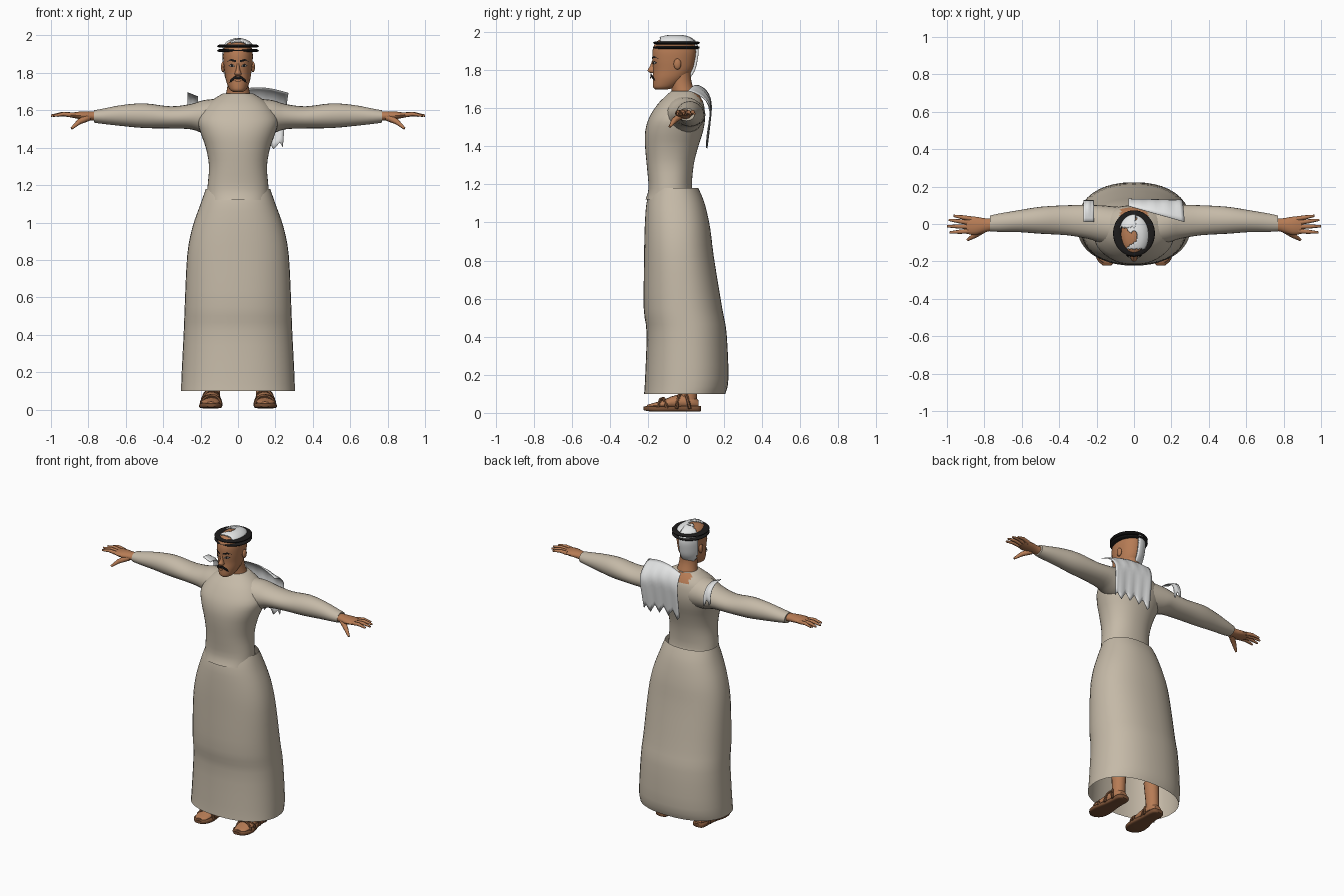
import bpy, bmesh, math
from mathutils import Vector
from mathutils.bvhtree import BVHTree

cube = bpy.data.objects.get("Cube")
if cube:
    bpy.data.objects.remove(cube)


def material(name, r, g, b):
    m = bpy.data.materials.new(name)
    m.use_nodes = True
    m.diffuse_color = (r, g, b, 1)
    bsdf = m.node_tree.nodes["Principled BSDF"]
    bsdf.inputs["Base Color"].default_value = (r, g, b, 1)
    bsdf.inputs["Roughness"].default_value = 0.9
    return m


ROBE = material("beige cloth", 0.56, 0.49, 0.39)
SKIN = material("warm skin", 0.47, 0.20, 0.09)
WHITE = material("white cloth", 0.80, 0.81, 0.81)
BLACK = material("black hair and cord", 0.012, 0.011, 0.011)
LEATHER = material("brown leather", 0.19, 0.08, 0.035)
EYE = material("eye white", 0.62, 0.58, 0.52)


def finish(name, bm, mats, solid=0, angle=50):
    bmesh.ops.recalc_face_normals(bm, faces=bm.faces[:])
    me = bpy.data.meshes.new(name)
    bm.to_mesh(me)
    bm.free()
    ob = bpy.data.objects.new(name, me)
    bpy.context.collection.objects.link(ob)
    for m in mats:
        me.materials.append(m)
    if solid:
        mod = ob.modifiers.new("thickness", "SOLIDIFY")
        mod.thickness, mod.offset = solid, 1
    bpy.ops.object.select_all(action="DESELECT")
    bpy.context.view_layer.objects.active = ob
    ob.select_set(True)
    bpy.ops.object.shade_smooth_by_angle(angle=math.radians(angle))
    return ob


def smooth_rings(rings, steps):
    """Catmull-Rom interpolation between the given ring tuples."""
    out, last = [], len(rings) - 1
    for i in range(last):
        p = [rings[max(0, min(last, i + k))] for k in (-1, 0, 1, 2)]
        for s in range(steps):
            t = s / steps
            out.append([b + t * (c - a) / 2 + t * t * (a - 2.5 * b + 2 * c - d / 2)
                        + t ** 3 * (1.5 * (b - c) + (d - a) / 2) for a, b, c, d in zip(*p)])
    return out + [list(rings[-1])]


def add_loft(bm, rings, axis="z", n=24, steps=3, caps=True, power=2.0, sx=1):
    """Rings are (position on axis, two centres, two radii)."""
    order = {"z": (1, 2, 0), "x": (0, 1, 2), "y": (1, 0, 2)}[axis]
    loops = []
    for t, cu, cv, ru, rv in smooth_rings(rings, steps):
        loop = []
        for k in range(n):
            a = math.tau * k / n
            c, s = math.cos(a), math.sin(a)
            u = cu + ru * math.copysign(abs(c) ** (2 / power), c)
            v = cv + rv * math.copysign(abs(s) ** (2 / power), s)
            p = [(t, u, v)[j] for j in order]
            loop.append(bm.verts.new((p[0] * sx, p[1], p[2])))
        loops.append(loop)
    for a, b in zip(loops, loops[1:]):
        for k in range(n):
            bm.faces.new((a[k], a[(k + 1) % n], b[(k + 1) % n], b[k]))
    if caps:
        bm.faces.new(loops[0])
        bm.faces.new(loops[-1])


def loft(name, rings, mats, **kw):
    bm = bmesh.new()
    add_loft(bm, rings, **kw)
    return finish(name, bm, mats)


def add_tube(bm, points, radii, n=8):
    """Round tapered tube through points, closed at both ends."""
    loops = []
    for i, p in enumerate(points):
        d = Vector(points[min(i + 1, len(points) - 1)]) - Vector(points[max(i - 1, 0)])
        q = d.to_track_quat("Z", "Y")
        ring = [Vector((math.cos(math.tau * k / n), math.sin(math.tau * k / n), 0)) for k in range(n)]
        loops.append([bm.verts.new(Vector(p) + q @ (v * radii[i])) for v in ring])
    for a, b in zip(loops, loops[1:]):
        for k in range(n):
            bm.faces.new((a[k], a[(k + 1) % n], b[(k + 1) % n], b[k]))
    bm.faces.new(loops[0])
    bm.faces.new(loops[-1])


def shell(name, source, rule, mat, thick):
    """Thick layer over those faces of the source that satisfy the rule."""
    bm = bmesh.new()
    bm.from_mesh(source.data)
    drop = [f for f in bm.faces if not rule(*f.calc_center_median())]
    bmesh.ops.delete(bm, geom=drop, context="FACES")
    for f in bm.faces:
        f.material_index = 0
    return finish(name, bm, [mat], solid=thick)


# Robe: open skirt, torso and sleeves
loft("robe_skirt", [(1.18, 0, -.06, .172, .125), (1.1, 0, -.055, .2, .153), (.97, 0, -.045, .245, .172),
                    (.82, 0, -.037, .272, .183), (.55, 0, -.016, .285, .206), (.42, 0, .003, .29, .21),
                    (.18, 0, .004, .302, .219), (.1, 0, -.007, .304, .213)],
     [ROBE], n=40, caps=False, power=2.25)
torso = loft("robe_torso", [(1.12, 0, -.083, .166, .13), (1.18, 0, -.083, .164, .114), (1.3, 0, -.083, .155, .123),
                            (1.4, 0, -.075, .172, .14), (1.48, 0, -.062, .2, .152), (1.55, 0, -.047, .215, .147),
                            (1.62, 0, -.028, .175, .122), (1.66, 0, -.018, .13, .093), (1.69, 0, -.012, .08, .066)],
             [ROBE, SKIN], n=40, power=2.2)
for f in torso.data.polygons:
    if f.center.z > 1.64 and f.center.y > .035 and abs(f.center.x) < .07:
        f.material_index = 1
for side, s in (("left", 1), ("right", -1)):
    loft(side + "_sleeve", [(.06, -.02, 1.56, .11, .105), (.18, 0, 1.565, .1, .09), (.25, .012, 1.566, .09, .068),
                            (.36, .02, 1.562, .08, .059), (.5, .02, 1.571, .072, .066), (.62, .015, 1.572, .058, .056),
                            (.72, .007, 1.568, .049, .041), (.77, .003, 1.567, .042, .033)],
         [ROBE], axis="x", sx=s)

    # Hand: palm, four fingers and a thumb
    bm = bmesh.new()
    add_loft(bm, [(.74, 0, 1.567, .034, .028), (.79, -.006, 1.57, .036, .024), (.85, -.01, 1.573, .049, .02),
                  (.895, -.008, 1.574, .044, .012)], axis="x", n=14, sx=s)
    for x0, y0, x1, y1 in ((.87, .028, .965, .044), (.885, .008, .99, .022),
                           (.885, -.014, 1, -.012), (.88, -.038, .985, -.045)):
        add_tube(bm, [(s * x0, y0, 1.574), (s * (x0 + x1) / 2, (y0 + y1) / 2, 1.58), (s * x1, y1, 1.571)],
                 (.013, .011, .006))
    add_tube(bm, [(s * .8, -.025, 1.562), (s * .85, -.06, 1.538), (s * .89, -.085, 1.503)], (.02, .015, .007))
    finish(side + "_hand", bm, [SKIN])

    # Foot with ankle, sandal sole and straps
    bm = bmesh.new()
    add_loft(bm, [(.04, .137, .015, .04, .04), (.1, .135, .015, .04, .043), (.25, .13, .01, .045, .05)],
             n=16, sx=s)
    add_loft(bm, [(.065, .137, .045, .024, .022), (.03, .138, .055, .04, .035), (-.05, .142, .058, .044, .036),
                  (-.13, .147, .044, .05, .02), (-.185, .147, .036, .042, .012), (-.205, .145, .034, .022, .008)],
             axis="y", n=16, sx=s)
    finish(side + "_foot", bm, [SKIN])
    loft(side + "_sandal_sole", [(.08, .138, .022, .02, .012), (.06, .138, .022, .042, .016), (-.03, .14, .022, .046, .014),
                                 (-.13, .146, .02, .062, .014), (-.19, .146, .022, .052, .014),
                                 (-.222, .144, .024, .022, .01)],
         [LEATHER], axis="y", power=4, sx=s)
    bm = bmesh.new()
    for y0, y1, w, h in ((-.15, -.11, .054, .05), (-.1, -.14, .054, .054), (-.05, -.01, .05, .08), (.02, -.04, .046, .088)):
        arc = [math.pi * k / 8 for k in range(9)]
        add_tube(bm, [(s * (.144 + w * math.cos(a)), y0 + (y1 - y0) * k / 8, .022 + h * math.sin(a))
                      for k, a in enumerate(arc)], [.009] * 9, n=6)
    finish(side + "_sandal_straps", bm, [LEATHER])

# Neck and head
loft("neck", [(1.62, 0, .0, .085, .07), (1.69, 0, -.015, .064, .06), (1.75, 0, -.028, .055, .055),
              (1.83, 0, -.03, .055, .055)], [SKIN])
head = loft("head", [(1.698, 0, -.13, .025, .03), (1.712, 0, -.115, .045, .058), (1.755, 0, -.088, .063, .086),
                     (1.8, 0, -.07, .071, .102), (1.85, 0, -.065, .077, .111), (1.9, 0, -.062, .079, .114),
                     (1.94, 0, -.06, .071, .102), (1.963, 0, -.06, .048, .072), (1.974, 0, -.06, .015, .022)],
            [SKIN], n=56, steps=6, power=2.1)
loft("nose", [(1.852, 0, -.165, .007, .012), (1.82, 0, -.172, .01, .018), (1.797, 0, -.178, .018, .024),
              (1.786, 0, -.172, .014, .016)], [SKIN], n=12)
bm = bmesh.new()
for s in (1, -1):
    made = bmesh.ops.create_uvsphere(bm, u_segments=12, v_segments=8, radius=1)["verts"]
    for v in made:
        v.co = Vector((s * .08 + v.co.x * .011, -.045 + v.co.y * .02, 1.832 + v.co.z * .029))
finish("ears", bm, [SKIN])

# Beard follows the jaw and climbs to the ears
shell("beard", head, lambda x, y, z: y < -.062 and z < 1.758 + max(0, y + .15) * .8, BLACK, .013)

# Painted face plates laid on the head
bm = bmesh.new()
bm.from_mesh(head.data)
tree = BVHTree.FromBMesh(bm)
bm.free()


def plates(name, outline, mat, lift):
    bm = bmesh.new()
    for s in (1, -1):
        verts = []
        for x, z in outline:
            hit = tree.ray_cast(Vector((s * x, -1, z)), Vector((0, 1, 0)))[0]
            verts.append(bm.verts.new(hit - Vector((0, lift, 0))))
        mid = bm.verts.new(sum((v.co for v in verts), Vector()) / len(verts) - Vector((0, .002, 0)))
        for a, b in zip(verts, verts[1:] + verts[:1]):
            bm.faces.new((a, b, mid))
    finish(name, bm, [mat])


plates("eyebrows", [(.01, 1.857), (.035, 1.864), (.06, 1.858), (.038, 1.875), (.012, 1.868)], BLACK, .004)
plates("eye_rims", [(.015, 1.836), (.032, 1.83), (.052, 1.838), (.034, 1.85)], BLACK, .003)
plates("eye_whites", [(.02, 1.837), (.032, 1.833), (.046, 1.838), (.034, 1.845)], EYE, .005)
plates("irises", [(.028, 1.833), (.038, 1.833), (.038, 1.845), (.028, 1.845)], BLACK, .007)
plates("moustache", [(0, 1.781), (.018, 1.783), (.04, 1.766), (.046, 1.745), (.036, 1.752), (.018, 1.766), (0, 1.768)],
       BLACK, .014)
plates("lips", [(0, 1.766), (.02, 1.762), (.012, 1.754), (0, 1.752)], SKIN, .0145)

# Double head cord
for label, z in (("lower", 1.919), ("upper", 1.943)):
    bpy.ops.mesh.primitive_torus_add(major_radius=.09, minor_radius=.022, major_segments=40,
                                     minor_segments=10, location=(0, -.05, z))
    ring = bpy.context.object
    ring.name = label + "_head_cord"
    ring.scale = (1, 1.1, .4)
    ring.data.materials.append(BLACK)
    bpy.ops.object.shade_smooth_by_angle(angle=math.radians(50))

# Remaining pieces of the head cloth
shell("crown_cloth", head, lambda x, y, z: z > 1.945 and x > -.01 + .025 * math.sin(60 * y) and y > -.13, WHITE, .012)
shell("nape_cloth", head, lambda x, y, z: y > -.02 and -.07 < x < .008 and z > 1.76, WHITE, .014)
shell("temple_cloth", head, lambda x, y, z: abs(x) > .045 and -.1 < y < -.035 and
      1.808 + .15 * abs(y + .06) < z < 1.858 - .4 * abs(y + .07), WHITE, .012)
shell("left_ear_cloth", head, lambda x, y, z: x > .04 and -.06 < y < -.025 and 1.755 < z < 1.86, WHITE, .024)


def sheet(name, point, nu, nv):
    bm = bmesh.new()
    grid = [[bm.verts.new(point(i / nu, j / nv)) for j in range(nv + 1)] for i in range(nu + 1)]
    for i in range(nu):
        for j in range(nv):
            bm.faces.new((grid[i][j], grid[i + 1][j], grid[i + 1][j + 1], grid[i][j + 1]))
    finish(name, bm, [WHITE], solid=.003)


def left_drape(u, v):
    drop = v * (1 + .06 * math.sin(u * 25))
    y = .095 - .085 * u + (.045 + .08 * u) * math.sin(min(1, v * 1.9) * math.pi / 2) - .03 * v * v
    return (-.03 + .3 * u - .03 * u * v, y, 1.70 + .025 * math.sin(u * math.pi) - .01 * u - .29 * drop ** 1.4)


def right_drape(u, v):
    return (-.215 - .055 * u, .01 + .115 * math.sin(v * math.pi / 2),
            1.672 + .022 * u - .11 * v ** 2.5 * (1 + .2 * math.sin(u * 9)))


# Torn shoulder cloth
sheet("left_shoulder_cloth", left_drape, 16, 12)
sheet("right_shoulder_cloth", right_drape, 6, 8)
